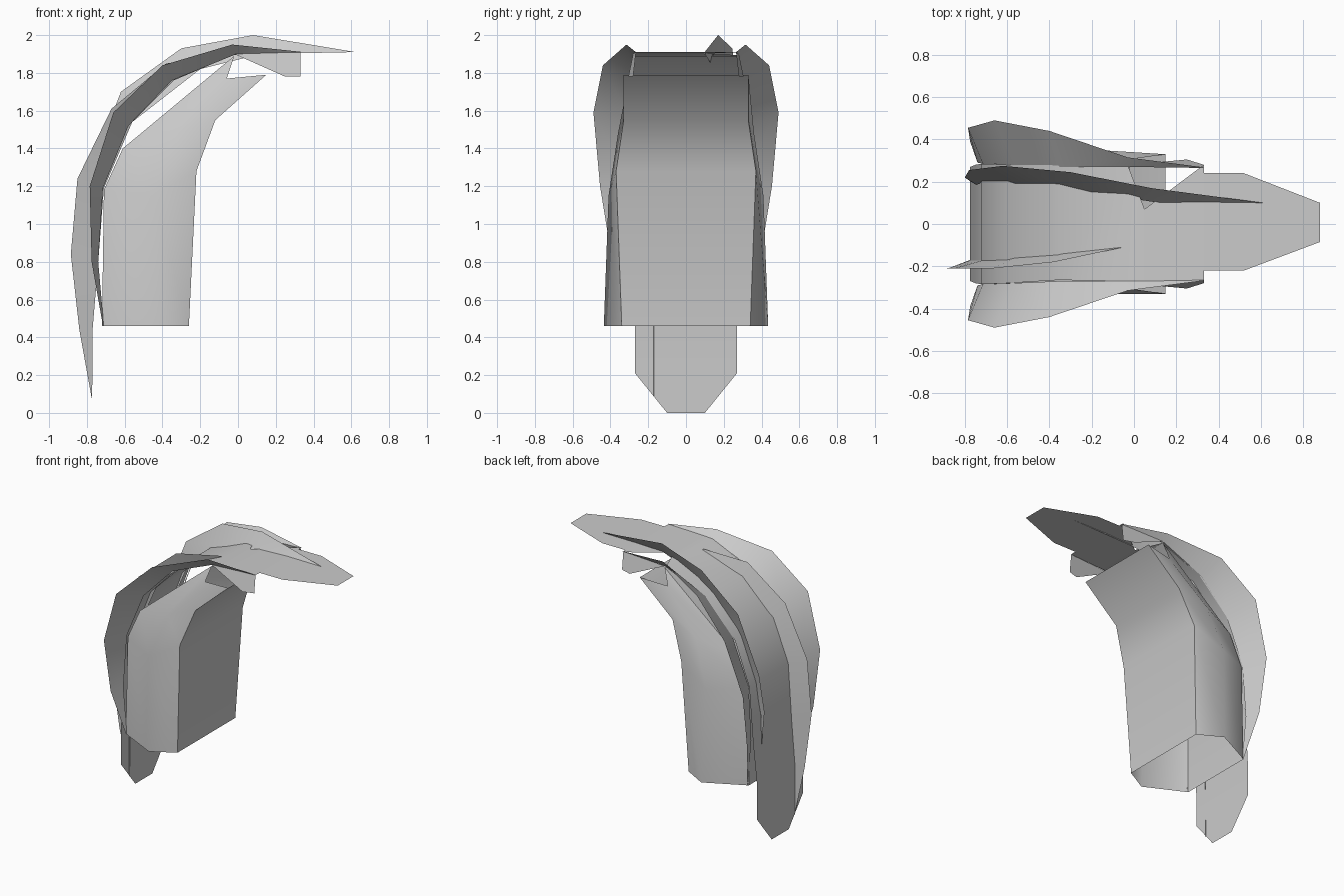
import bpy, math


def loft(name, rows, closed=False, angle=45):
    """Skin a sheet or tube through rows of points with equal counts."""
    n = len(rows[0])
    verts = [p for r in rows for p in r]
    faces = []
    for i in range(len(rows) - 1):
        for j in range(n if closed else n - 1):
            k = (j + 1) % n
            faces.append((i * n + j, i * n + k, (i + 1) * n + k, (i + 1) * n + j))
    return add(name, verts, faces, angle)


def add(name, verts, faces, angle=45):
    me = bpy.data.meshes.new(name)
    me.from_pydata(verts, [], faces)
    me.validate()
    ob = bpy.data.objects.new(name, me)
    bpy.context.collection.objects.link(ob)
    bpy.ops.object.select_all(action='DESELECT')
    ob.select_set(True)
    bpy.context.view_layer.objects.active = ob
    bpy.ops.object.shade_smooth_by_angle(angle=math.radians(angle))
    return ob


def flip(p):
    return (p[0], -p[1], p[2])


# Hollow curved neck tube: half rings mirrored across y, from bottom to top
half_rings = [
    [(-.72, .29, .46), (-.43, .435, .46), (-.26, .34, .46)],
    [(-.71, .28, 1.18), (-.45, .41, 1.15), (-.22, .37, 1.28)],
    [(-.61, .28, 1.40), (-.33, .36, 1.48), (-.12, .33, 1.55)],
    [(-.02, .28, 1.89), (-.06, .30, 1.77), (.15, .33, 1.79)],
]
loft("neck_tube", [h + [flip(p) for p in reversed(h)] for h in half_rings],
     closed=True, angle=60)

# Long back strip: (x, z, low y, high y), with a notch on one side near the top
strip = [
    (-.775, 0, -.10, .10), (-.775, .21, -.27, .27), (-.775, .46, -.27, .27),
    (-.75, .76, -.28, .28), (-.72, 1.19, -.285, .285), (-.60, 1.50, -.28, .28),
    (-.36, 1.755, -.265, .28), (-.03, 1.895, -.27, .28), (.05, 1.90, -.27, .07),
    (.33, 1.91, -.265, .28), (.332, 1.91, -.22, .24), (.52, 1.91, -.22, .24),
    (.88, 1.91, -.085, .10),
]
loft("back_strip", [[(x, a, z), (x, b, z)] for x, z, a, b in strip])

# Flared side flaps along both strip edges: inner and outer point per row
flap = [
    [(-.71, .29, .46), (-.715, .295, .46)],
    [(-.74, .29, .80), (-.775, .39, .80)],
    [(-.715, .285, 1.19), (-.785, .455, 1.20)],
    [(-.58, .28, 1.52), (-.66, .49, 1.59)],
    [(-.35, .27, 1.76), (-.40, .44, 1.84)],
    [(-.02, .27, 1.895), (-.03, .315, 1.95)],
    [(.33, .265, 1.908), (.33, .268, 1.912)],
]
# Small tabs hanging from the strip edges at the top
tab = [(-.02, .28, 1.90), (.33, .265, 1.91), (.33, .28, 1.78), (.25, .305, 1.78)]
for side, f in (("left", lambda p: p), ("right", flip)):
    loft("side_flap_" + side, [[f(p) for p in r] for r in flap])
    add("hanging_tab_" + side, [f(p) for p in tab], [(0, 1, 2, 3)])

# Upper ridge fin leaning outward: base point and crest point per row
loft("upper_fin", [
    [(.61, .10, 1.91), (.612, .10, 1.912)],
    [(.12, .10, 1.90), (.08, .17, 2.0)],
    [(-.20, .15, 1.82), (-.30, .245, 1.93)],
    [(-.56, .19, 1.54), (-.62, .275, 1.70)],
    [(-.71, .20, 1.20), (-.78, .255, 1.28)],
    [(-.745, .185, .95), (-.80, .22, 1.0)],
    [(-.755, .19, .74), (-.758, .192, .74)],
])

# Lower ridge fin on the other side, reaching down to the strip's foot
loft("lower_fin", [
    [(-.772, -.17, .08), (-.775, -.17, .08)],
    [(-.77, -.17, .44), (-.84, -.195, .44)],
    [(-.74, -.17, .80), (-.885, -.212, .84)],
    [(-.71, -.17, 1.19), (-.85, -.21, 1.24)],
    [(-.56, -.16, 1.54), (-.67, -.21, 1.61)],
    [(-.34, -.14, 1.76), (-.38, -.18, 1.85)],
    [(-.06, -.11, 1.88), (-.06, -.112, 1.89)],
])
